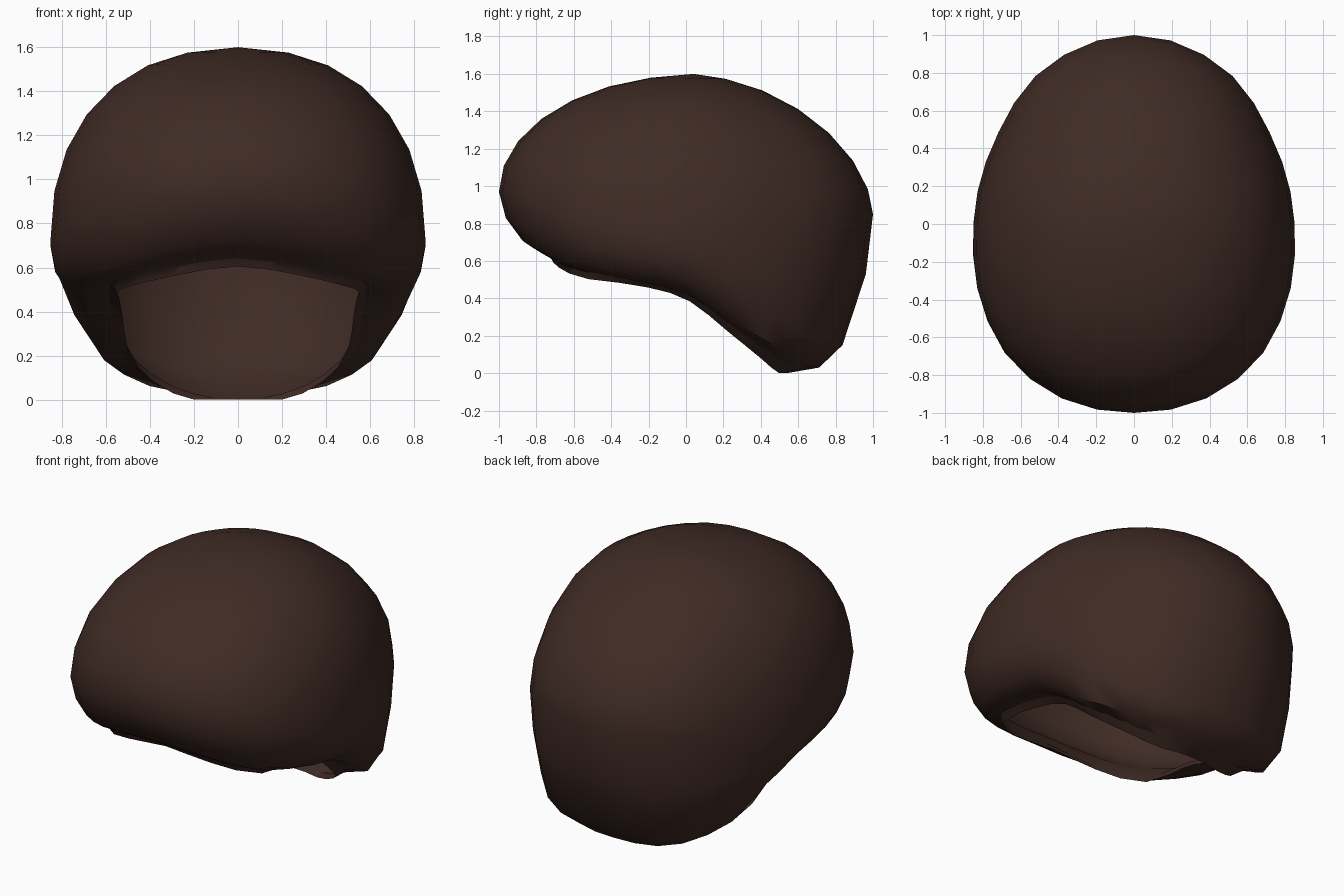
import bpy, bmesh, math

if "Cube" in bpy.data.objects:
    bpy.data.objects.remove(bpy.data.objects["Cube"])

SEG, UP = 32, 7
WALL = 0.05
# azimuth from the front, then (radius, z) of: widest point, three under-curl points, rim; last = dome exponent
KEYS = [
    (0,   [1.00, .97, .965, .83, .88, .71, .82, .67, .74, .64, 2.0]),
    (22,  [1.00, .93, .955, .78, .88, .67, .82, .63, .76, .60, 2.05]),
    (44,  [.97, .85, .94, .71, .88, .60, .83, .56, .77, .54, 2.1]),
    (65,  [.905, .76, .885, .64, .82, .54, .74, .50, .61, .50, 2.2]),
    (90,  [.85, .69, .83, .58, .77, .49, .67, .42, .54, .42, 2.3]),
    (122, [.86, .73, .85, .52, .82, .33, .73, .19, .56, .19, 2.1]),
    (150, [.95, .82, .92, .51, .84, .14, .72, .05, .54, .05, 1.85]),
    (180, [1.00, .85, .96, .53, .83, .15, .70, .03, .52, .00, 1.75]),
]


def sample(a):
    """Smooth interpolation of the key sections round the head."""
    a = min(a, 360 - a)
    ks = [(-22, KEYS[1][1])] + KEYS + [(210, KEYS[-2][1])]
    i = next(i for i in range(1, len(ks) - 2) if a <= ks[i + 1][0] + 1e-6)
    (t0, p0), (t1, p1), (t2, p2), (t3, p3) = ks[i - 1:i + 3]
    h = t2 - t1
    s = (a - t1) / h
    out = []
    for q0, q1, q2, q3 in zip(p0, p1, p2, p3):
        m1, m2 = (q2 - q0) / (t2 - t0) * h, (q3 - q1) / (t3 - t1) * h
        out.append((2*s**3 - 3*s*s + 1) * q1 + (s**3 - 2*s*s + s) * m1
                   + (3*s*s - 2*s**3) * q2 + (s**3 - s*s) * m2)
    return out


def dome(r, z, top, e):
    """Points from just below the crown down to the widest point."""
    pts = []
    for k in range(1, UP + 1):
        t = math.pi / 2 * k / UP
        pts.append((r * math.sin(t) ** (2 / e), z + (top - z) * max(0, math.cos(t)) ** (2 / e)))
    return pts


def section(a):
    """Outer dome, under-curl, narrow lip, then a thin inner wall back up to the crown."""
    p = sample(a)
    pairs = [(p[i], p[i + 1]) for i in range(0, 10, 2)]
    (r, z), (re, ze) = pairs[0], pairs[4]
    pts = dome(r, z, 1.595, p[10]) + pairs[1:]
    pts.append((re - .015, max(0, ze - .035)))
    (r1, z1), (r2, z2), (r3, z3) = pairs[1:4]
    pts += [(r3 - .03, z3 + WALL), (r2 - WALL, z2 + .04), (r1 - WALL, z1 + .01)]
    return pts + dome(r - WALL, z, 1.595 - WALL, p[10])[::-1]


# Hair shell
bm = bmesh.new()
cols = []
for j in range(SEG):
    a = 360 * j / SEG
    ra = math.radians(a)
    col = []
    for r, z in section(a):
        shift = .04 * max(0, 1 - r)
        col.append(bm.verts.new((r * math.sin(ra), -r * math.cos(ra) + shift, max(0, z))))
    cols.append(col)
crown = bm.verts.new((0, .04, 1.6))
inner_crown = bm.verts.new((0, .04, 1.6 - WALL))
for j in range(SEG):
    c, d = cols[j], cols[(j + 1) % SEG]
    bm.faces.new((crown, c[0], d[0]))
    bm.faces.new((inner_crown, d[-1], c[-1]))
    for k in range(len(c) - 1):
        bm.faces.new((c[k], c[k + 1], d[k + 1], d[k]))
bmesh.ops.recalc_face_normals(bm, faces=bm.faces)
me = bpy.data.meshes.new("hair_shell")
bm.to_mesh(me)
bm.free()
hair = bpy.data.objects.new("hair_shell", me)
bpy.context.collection.objects.link(hair)

# Dark brown colour and smooth shading with a crisp lip
mat = bpy.data.materials.new("dark_brown")
mat.diffuse_color = (.05, .024, .018, 1)
mat.use_nodes = True
mat.node_tree.nodes["Principled BSDF"].inputs["Base Color"].default_value = mat.diffuse_color
me.materials.append(mat)
bpy.context.view_layer.objects.active = hair
hair.select_set(True)
bpy.ops.object.shade_smooth_by_angle(angle=math.radians(50))
